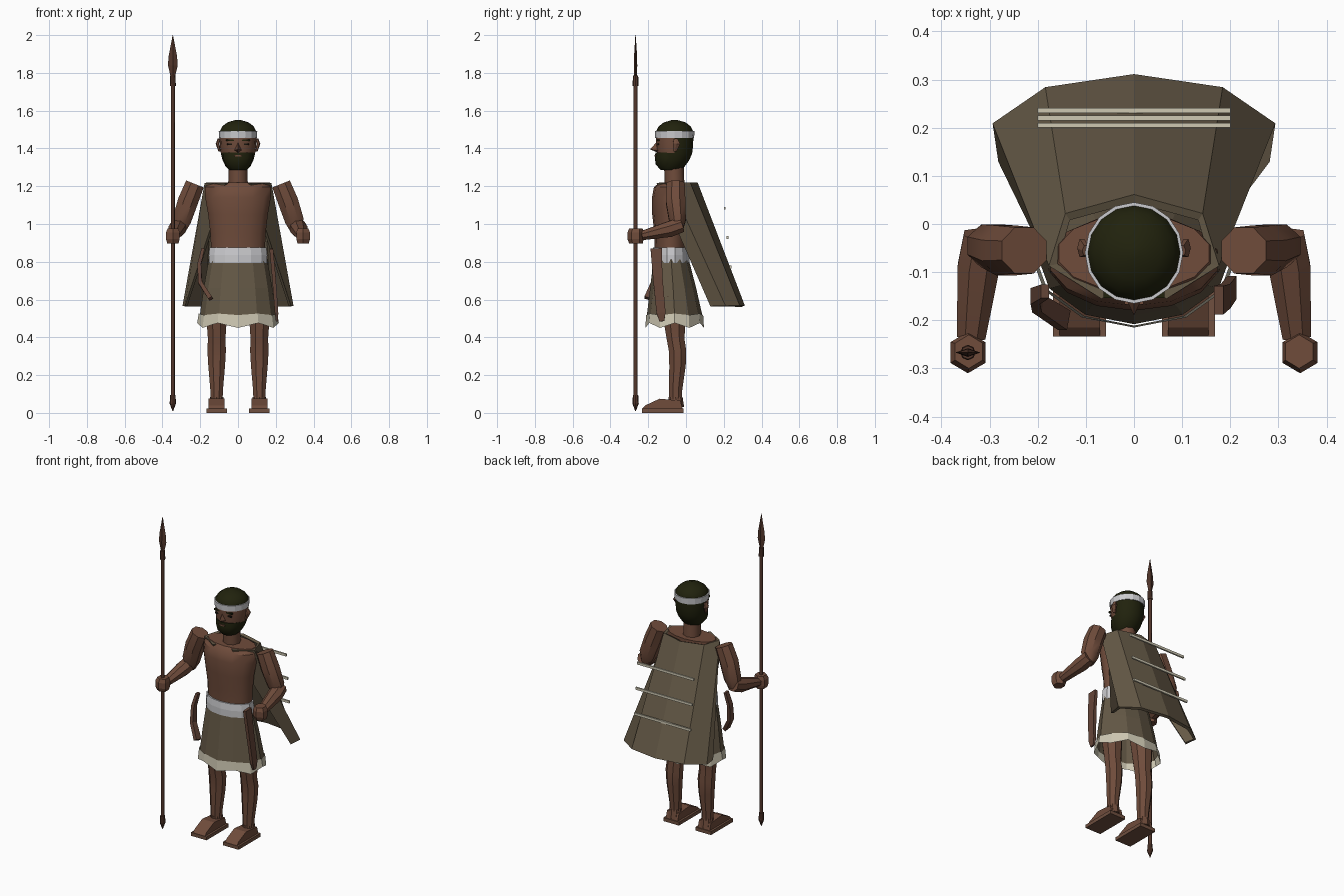
import bpy, bmesh, math
from mathutils import Vector

if "Cube" in bpy.data.objects:
    bpy.data.objects.remove(bpy.data.objects["Cube"])


def material(name, rgb):
    m = bpy.data.materials.new(name)
    m.diffuse_color = (*rgb, 1)
    m.use_nodes = True
    m.node_tree.nodes["Principled BSDF"].inputs["Base Color"].default_value = m.diffuse_color
    return m


SKIN = material("brown skin", (0.16, 0.072, 0.044))
HAIR = material("dark hair", (0.015, 0.016, 0.004))
CLOTH = material("olive cloth", (0.13, 0.10, 0.062))
CREAM = material("cream fringe", (0.62, 0.58, 0.45))
WHITE = material("pale band", (0.60, 0.60, 0.62))
WOOD = material("dark wood", (0.085, 0.037, 0.024))
LEATHER = material("leather", (0.13, 0.06, 0.04))
SOLE = material("sandal", (0.16, 0.08, 0.05))
DARK = material("eye dark", (0.01, 0.008, 0.005))


def build(name, verts, faces, mats, smooth=None, closed=True):
    me = bpy.data.meshes.new(name)
    me.from_pydata([tuple(v) for v in verts], [], faces)
    if closed:
        bm = bmesh.new()
        bm.from_mesh(me)
        bmesh.ops.recalc_face_normals(bm, faces=bm.faces)
        bm.to_mesh(me)
        bm.free()
    for m in mats:
        me.materials.append(m)
    ob = bpy.data.objects.new(name, me)
    bpy.context.collection.objects.link(ob)
    if smooth:
        bpy.ops.object.select_all(action='DESELECT')
        ob.select_set(True)
        bpy.context.view_layer.objects.active = ob
        bpy.ops.object.shade_smooth_by_angle(angle=math.radians(smooth))
    return ob


def skin_rings(name, rings, mats, smooth=None, caps=(True, True)):
    n = len(rings[0])
    verts = [v for r in rings for v in r]
    faces = [(i * n + j, i * n + (j + 1) % n, (i + 1) * n + (j + 1) % n, (i + 1) * n + j)
             for i in range(len(rings) - 1) for j in range(n)]
    if caps[0]:
        faces.append(tuple(reversed(range(n))))
    if caps[1]:
        faces.append(tuple(range(len(verts) - n, len(verts))))
    return build(name, verts, faces, mats, smooth)


def loft(name, levels, n, mats, smooth=None, caps=(True, True), phase=0.0):
    """Stack of ellipses; level = (cx, cy, z, rx, ry)."""
    rings = []
    for cx, cy, z, rx, ry in levels:
        angs = [2 * math.pi * (j + phase) / n for j in range(n)]
        rings.append([Vector((cx + rx * math.sin(a), cy - ry * math.cos(a), z)) for a in angs])
    return skin_rings(name, rings, mats, smooth, caps)


def tube(name, path, radii, n, mats, smooth=None, ref=(0, 1, 0), phase=0.5):
    """Sections square to a path; radii = (along ref, across ref)."""
    pts = [Vector(p) for p in path]
    rings = []
    for i, p in enumerate(pts):
        d = (pts[min(i + 1, len(pts) - 1)] - pts[max(i - 1, 0)]).normalized()
        u = d.cross(Vector(ref)).normalized()
        v = u.cross(d)
        a, b = radii[i]
        angs = [2 * math.pi * (j + phase) / n for j in range(n)]
        rings.append([p + v * a * math.cos(t) + u * b * math.sin(t) for t in angs])
    return skin_rings(name, rings, mats, smooth)


def box(name, c, s, mats):
    r = 2 ** 0.5 / 2
    x, y, z = c
    return loft(name, [(x, y, z + k * s[2] / 2, s[0] * r, s[1] * r) for k in (-1, 1)],
                4, mats, phase=0.5)


# --- torso and neck
loft("torso", [(0, -.08, .84, .145, .085), (0, -.08, .95, .15, .087), (0, -.083, 1.05, .162, .096),
               (0, -.08, 1.14, .178, .1), (0, -.075, 1.195, .178, .095), (0, -.06, 1.22, .16, .08)],
     14, [SKIN], 40)
loft("neck", [(0, -.06, 1.2, .052, .052), (0, -.065, 1.33, .05, .052)], 8, [SKIN], 50)

# --- head: face, hair and beard picked by region
profile = [(1.285, .045), (1.305, .066), (1.34, .082), (1.375, .091), (1.42, .096), (1.46, .097),
           (1.49, .097), (1.517, .083), (1.538, .056), (1.551, .012)]
head = loft("head", [(0, -.06 - max(0, 1.36 - z) * .25, z, r, r * 1.02) for z, r in profile],
            16, [SKIN, HAIR], 40)
for f in head.data.polygons:
    c = f.center
    f.material_index = 0 if 1.37 < c.z < 1.47 and c.y < -.045 else 1
loft("beard", [(0, -.09, 1.287, .045, .045), (0, -.092, 1.315, .07, .068),
               (0, -.085, 1.35, .084, .08), (0, -.082, 1.378, .085, .08)], 10, [HAIR], 40)
loft("headband", [(0, -.06, 1.455, .1, .103), (0, -.06, 1.492, .102, .105)], 16, [WHITE])
build("nose", [(0, -.15, 1.44), (-.02, -.148, 1.39), (.02, -.148, 1.39), (0, -.19, 1.395),
               (0, -.15, 1.378)], [(0, 1, 3), (0, 3, 2), (1, 4, 3), (4, 2, 3), (0, 2, 4, 1)], [SKIN])
box("mouth", (0, -.163, 1.362), (.04, .008, .008), [SKIN])

for side, s in (("left", 1), ("right", -1)):
    # --- face details
    box(side + "_eye", (s * .042, -.147, 1.422), (.03, .009, .009), [DARK])
    box(side + "_brow", (s * .042, -.147, 1.443), (.042, .014, .009), [HAIR])
    tube(side + "_ear", [(s * .1, -.055, 1.45), (s * .108, -.05, 1.425), (s * .098, -.06, 1.385)],
         [(.012, .008), (.022, .01), (.01, .006)], 6, [SKIN])

    # --- arms and fists
    tube(side + "_upper_arm", [(s * .228, -.055, 1.212), (s * .265, -.055, 1.12),
                               (s * .298, -.045, 1.02), (s * .31, -.045, .965)],
         [(.052, .054), (.056, .058), (.048, .054), (.03, .035)], 8, [SKIN], 40)
    tube(side + "_forearm", [(s * .312, -.025, .995), (s * .323, -.09, .972),
                             (s * .338, -.235, .938)],
         [(.042, .045), (.045, .047), (.026, .032)], 8, [SKIN], 40, ref=(0, 0, 1))
    loft(side + "_fist", [(s * .345, -.265, .897, .034, .036), (s * .345, -.267, .92, .042, .043),
                          (s * .345, -.267, .955, .042, .043), (s * .343, -.265, .977, .033, .035)],
         6, [SKIN])

    # --- legs, feet and sandals
    x = s * .113
    loft(side + "_leg", [(x, -.055, .07, .034, .036), (x, -.055, .12, .036, .038),
                         (x, -.045, .25, .048, .047), (x, -.045, .33, .053, .05),
                         (x, -.055, .39, .05, .051), (x, -.06, .47, .056, .06),
                         (x, -.07, .62, .07, .07)], 8, [SKIN], 40, phase=.5)
    box(side + "_sole", (x, -.123, .011), (.11, .222, .022), [SOLE])
    foot = [(-.232, .022), (-.215, .04), (-.14, .075), (-.03, .065), (-.018, .022)]
    rings = [[Vector((x + k * w, y, z)) for y, z in foot] for k, w in ((-1, .042), (1, .042))]
    skin_rings(side + "_foot", rings, [SKIN])
    loft(side + "_ankle", [(x, -.05, .03, .04, .04), (x, -.055, .085, .035, .037)], 8, [SKIN])

# --- kilt with a zigzag fringe, and the waist band
loft("kilt", [(0, -.06, .51, .203, .148), (0, -.068, .66, .182, .122), (0, -.08, .83, .152, .09)],
     12, [CLOTH], caps=(False, True))
fringe = loft("kilt_fringe", [(0, -.06, .45, .216, .155), (0, -.06, .518, .208, .151)], 12,
              [CREAM], caps=(False, False))
for i, v in enumerate(fringe.data.vertices):
    v.co.z += .026 * (i % 2) if i < 12 else .008 * (i % 2)
loft("waist_band", [(0, -.08, .793, .157, .097), (0, -.08, .835, .159, .098),
                    (0, -.08, .876, .154, .094)], 14, [WHITE])

# --- cape: shoulder line lofted to a wide hem
top = [(.06, -.15), (.168, -.085), (.138, .015), (0, .053)]
hem = [(.275, .135), (.285, .208), (.18, .277), (0, .303)]


def both(half):
    return half + [(-x, y) for x, y in reversed(half[:-1])]


verts = [(x, y, 1.217) for x, y in both(top)] + [(x, y, .565) for x, y in both(hem)]
cape = build("cape", verts, [(j, j + 1, j + 8, j + 7) for j in range(6)], [CLOTH], closed=False)
thick = cape.modifiers.new("thickness", 'SOLIDIFY')
thick.thickness = .018
thick.offset = 0

# --- pale rods behind the cape
for i, (y, z) in enumerate(((.205, 1.083), (.22, .928), (.236, .772))):
    box("back_rod_%d" % (i + 1), (0, y, z), (.4, .01, .015), [CREAM])

# --- spear: shaft, butt, socket and leaf blade
X, Y = -.345, -.267
loft("spear_shaft", [(X, Y, .05, .011, .011), (X, Y, 1.76, .0105, .0105)], 8, [WOOD], 50)
loft("spear_butt", [(X, Y, .01, .002, .002), (X, Y, .05, .017, .017), (X, Y, .095, .014, .014)],
     8, [WOOD])
loft("spear_socket", [(X, Y, 1.73, .016, .016), (X, Y, 1.785, .014, .014)], 8, [WOOD])
loft("spear_blade", [(X, Y, 1.775, .01, .008), (X, Y, 1.84, .026, .009), (X, Y, 1.89, .022, .008),
                     (X, Y, 2.0, .001, .001)], 4, [WOOD])

# --- scabbard on the left hip and curved throwing stick on the right
tube("scabbard", [(.176, -.158, .87), (.19, -.15, .72), (.204, -.132, .53), (.206, -.128, .485)],
     [(.042, .014), (.036, .014), (.034, .013), (.018, .008)], 4, [LEATHER])
tube("throwing_stick", [(-.185, -.14, .87), (-.205, -.15, .79), (-.2, -.165, .69),
                        (-.145, -.2, .605)],
     [(.02, .012), (.024, .014), (.027, .015), (.03, .016)], 4, [LEATHER])
